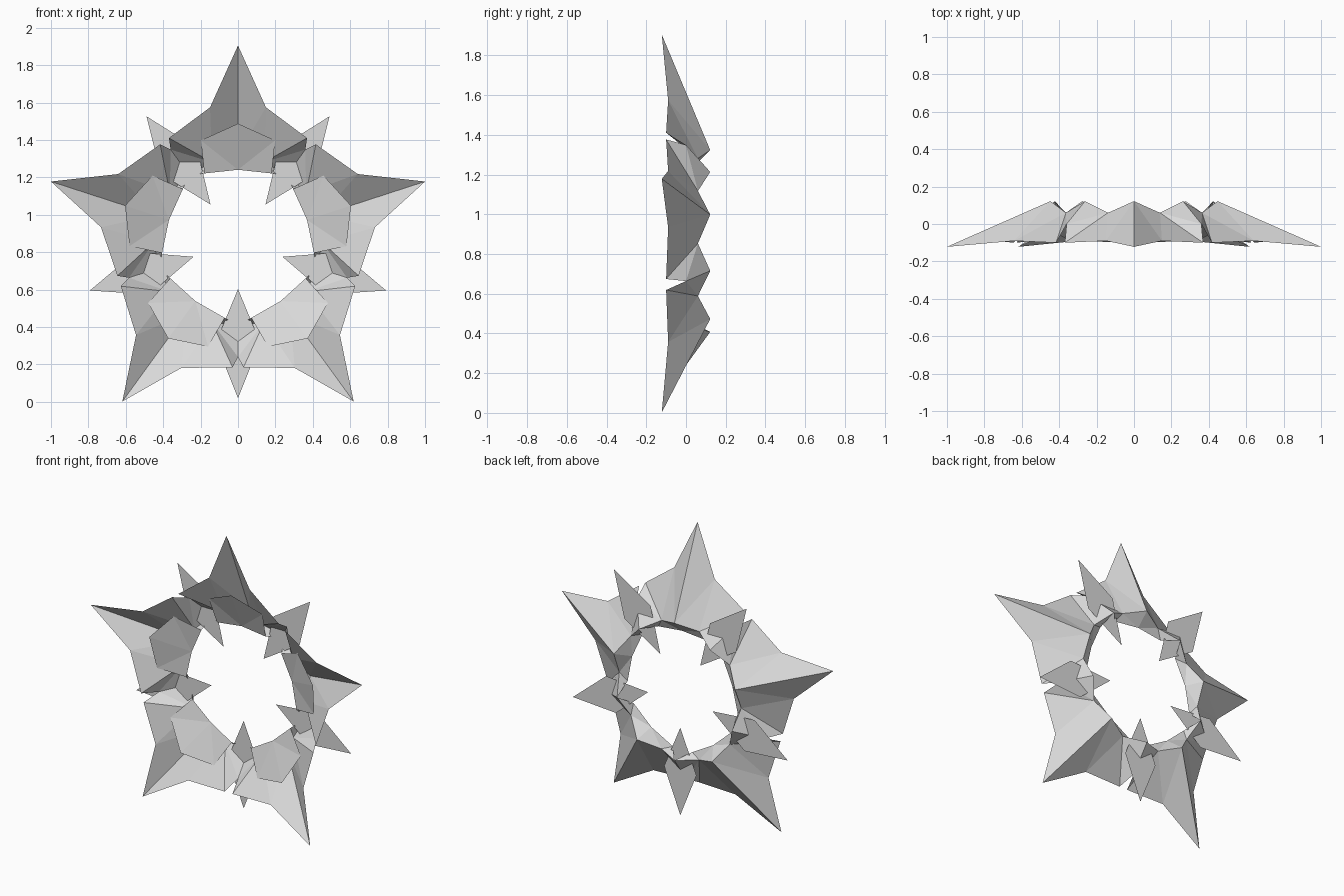
import bpy
import bmesh
from math import radians, sin, cos

if "Cube" in bpy.data.objects:
    bpy.data.objects.remove(bpy.data.objects["Cube"])

CENTRE_Z = 0.853

grey = bpy.data.materials.new("plain_grey")
grey.use_nodes = True
COLOUR = (0.7, 0.7, 0.7, 1)
grey.diffuse_color = COLOUR
grey.node_tree.nodes["Principled BSDF"].inputs["Base Color"].default_value = COLOUR


def polar(angle, radius, y):
    """Angle in degrees clockwise from straight up, seen from the front."""
    a = radians(angle)
    return (radius * sin(a), y, CENTRE_Z + radius * cos(a))


def finish(bm, name):
    bmesh.ops.remove_doubles(bm, verts=bm.verts, dist=0.0005)
    bmesh.ops.recalc_face_normals(bm, faces=bm.faces)
    mesh = bpy.data.meshes.new(name)
    bm.to_mesh(mesh)
    bm.free()
    mesh.materials.append(grey)
    obj = bpy.data.objects.new(name, mesh)
    bpy.context.collection.objects.link(obj)


# Half of one star arm: angle from the arm axis, radius, depth
POINTS = {
    "tip": (0, 1.052, -0.122),
    "edge": (11.7, 0.737, -0.09),
    "shoulder": (33.5, 0.669, -0.1),
    "notch": (36, 0.613, 0.0),
    "ridge": (0, 0.47, 0.122),
    "dip": (18, 0.45, 0.06),
    "joint": (36, 0.445, 0.122),
    "rim": (0, 0.388, 0.04),
    "rim_corner": (26, 0.41, 0.035),
    "flap_top": (0, 0.635, -0.072),
    "flap_side": (20, 0.58, -0.025),
}
FACES = [
    # folded outer shell
    "tip edge ridge", "ridge edge dip", "edge shoulder dip",
    "shoulder notch dip", "notch joint dip",
    # inner rim
    "ridge dip rim", "dip rim_corner rim", "dip joint rim_corner",
    # front flap
    "flap_top flap_side rim", "flap_side rim_corner rim",
]

for i in range(5):
    # Star arm
    bm = bmesh.new()
    for side in (1, -1):
        verts = {n: bm.verts.new(polar(72 * i + side * a, r, y))
                 for n, (a, r, y) in POINTS.items()}
        for face in FACES:
            bm.faces.new([verts[n] for n in face.split()])
    finish(bm, f"star_arm_{i + 1}")

    # Flat diamond spike between two arms
    bm = bmesh.new()
    mid = 72 * i + 36
    outline = [(0, 0.833), (12.5, 0.55), (0, 0.25), (-12.5, 0.55)]
    bm.faces.new([bm.verts.new(polar(mid + a, r, 0.06)) for a, r in outline])
    finish(bm, f"flat_spike_{i + 1}")
